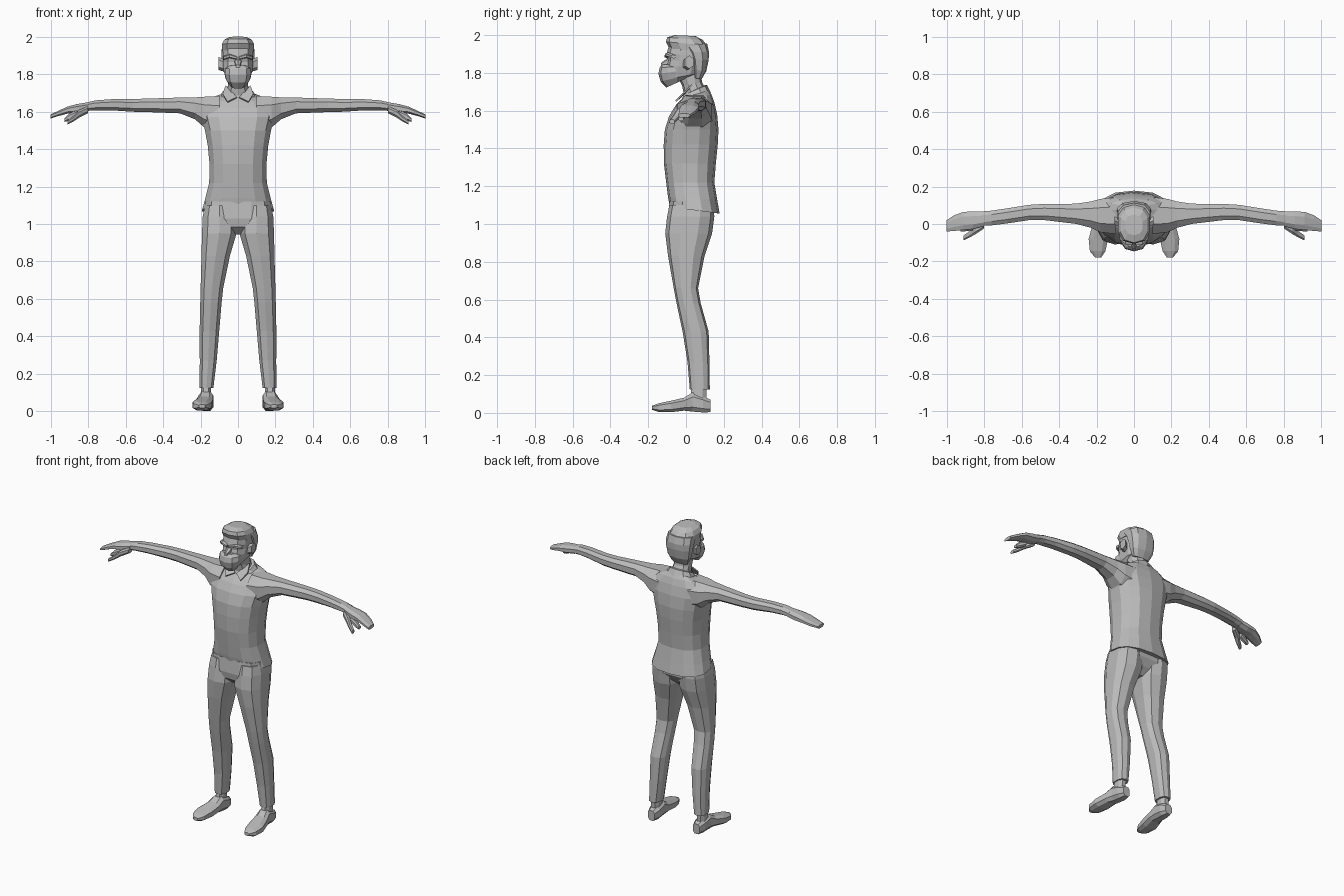
import bpy, bmesh, math
from mathutils import Vector

grey = bpy.data.materials.new("plain grey")
grey.diffuse_color = (0.5, 0.5, 0.5, 1)


def finish(name, bm, mirror=False):
    bmesh.ops.recalc_face_normals(bm, faces=bm.faces)
    me = bpy.data.meshes.new(name)
    bm.to_mesh(me)
    bm.free()
    me.materials.append(grey)
    ob = bpy.data.objects.new(name, me)
    bpy.context.collection.objects.link(ob)
    if mirror:
        ob.modifiers.new("mirror", 'MIRROR')
        ob.modifiers["mirror"].use_mirror_merge = False
    return ob


def loft(name, rings, mirror=False):
    """Skin a list of equal-length point rings and cap both ends."""
    bm = bmesh.new()
    vs = [[bm.verts.new(p) for p in r] for r in rings]
    n = len(vs[0])
    for a, b in zip(vs, vs[1:]):
        for i in range(n):
            bm.faces.new((a[i], a[(i + 1) % n], b[(i + 1) % n], b[i]))
    bm.faces.new(vs[0][::-1])
    bm.faces.new(vs[-1])
    return finish(name, bm, mirror)


def unit(n, sq, turn=0.0):
    """Points of a rounded square; sq=1 is a circle, smaller is boxier."""
    for i in range(n):
        t = 2 * math.pi * (i + turn) / n
        c, s = math.cos(t), math.sin(t)
        yield math.copysign(abs(c) ** sq, c), math.copysign(abs(s) ** sq, s)


def level(x0, x1, yf, yb, zf, zb=None, n=12, sq=0.8, turn=0.5):
    """Ring across z, tilting from zf at the front to zb at the back."""
    zb = zf if zb is None else zb
    return [((x0 + x1) / 2 + u * (x1 - x0) / 2, (yf + yb) / 2 + v * (yb - yf) / 2,
             (zf + zb) / 2 + v * (zb - zf) / 2) for u, v in unit(n, sq, turn)]


def across_x(x, yf, yb, z0, z1, n=8, sq=0.85):
    return [(x, (yf + yb) / 2 + u * (yb - yf) / 2, (z0 + z1) / 2 + v * (z1 - z0) / 2)
            for u, v in unit(n, sq, 0.5)]


def across_y(y, x0, x1, z0, z1, n=8, sq=0.7):
    return [((x0 + x1) / 2 + u * (x1 - x0) / 2, y, (z0 + z1) / 2 + v * (z1 - z0) / 2)
            for u, v in unit(n, sq, 0.5)]


def centred(rows, **kw):
    return [level(-w, w, yf, yb, zf, zb, **kw) for w, yf, yb, zf, zb in rows]


# Shirt body, hem to shoulders
loft("shirt", centred([
    (0.195, -0.085, 0.178, 1.09, 1.055), (0.178, -0.095, 0.165, 1.14, 1.13),
    (0.157, -0.105, 0.150, 1.22, 1.22), (0.155, -0.117, 0.158, 1.32, 1.32),
    (0.165, -0.118, 0.168, 1.42, 1.42), (0.180, -0.112, 0.172, 1.50, 1.50),
    (0.200, -0.090, 0.165, 1.57, 1.58), (0.195, -0.060, 0.150, 1.62, 1.645),
    (0.150, -0.030, 0.135, 1.655, 1.685), (0.075, -0.010, 0.120, 1.675, 1.71)], n=14))

# Shirt sleeves and arms as far as the wrist
loft("arm", [across_x(*r) for r in [
    (0.10, -0.060, 0.150, 1.48, 1.69), (0.18, -0.050, 0.140, 1.51, 1.685),
    (0.23, -0.025, 0.125, 1.555, 1.68), (0.31, -0.003, 0.112, 1.588, 1.678),
    (0.48, 0.018, 0.110, 1.595, 1.672), (0.56, 0.018, 0.105, 1.597, 1.670),
    (0.68, 0.000, 0.086, 1.605, 1.668), (0.76, -0.010, 0.074, 1.605, 1.662),
    (0.81, -0.012, 0.070, 1.602, 1.650)]], True)

# Hand with closed fingers, and the thumb
loft("hand", [across_x(*r) for r in [
    (0.80, -0.014, 0.068, 1.598, 1.652), (0.86, -0.030, 0.070, 1.588, 1.642),
    (0.91, -0.035, 0.068, 1.588, 1.628), (0.96, -0.040, 0.050, 1.575, 1.605),
    (1.00, -0.042, 0.022, 1.562, 1.586)]], True)
loft("thumb", [across_x(*r) for r in [
    (0.80, -0.025, 0.020, 1.590, 1.630), (0.845, -0.055, -0.005, 1.568, 1.612),
    (0.875, -0.072, -0.035, 1.548, 1.580), (0.910, -0.088, -0.060, 1.530, 1.554)]], True)
loft("lower_finger", [across_x(*r) for r in [
    (0.86, -0.035, 0.005, 1.570, 1.610), (0.90, -0.040, -0.005, 1.550, 1.592),
    (0.925, -0.040, -0.012, 1.545, 1.566)]], True)

# Trousers: hips and two legs
loft("trouser_hips", centred([
    (0.035, -0.045, 0.070, 0.945, 0.945), (0.110, -0.090, 0.115, 0.985, 0.985),
    (0.180, -0.098, 0.145, 1.03, 1.03), (0.180, -0.090, 0.145, 1.12, 1.12)], n=12, sq=0.7))
loft("trouser_leg", [level(*r, n=10, sq=0.8) for r in [
    (0.130, 0.206, 0.020, 0.126, 0.125), (0.112, 0.206, 0.008, 0.124, 0.27),
    (0.098, 0.207, -0.018, 0.120, 0.43), (0.085, 0.204, -0.050, 0.078, 0.58),
    (0.076, 0.202, -0.065, 0.064, 0.66), (0.040, 0.198, -0.095, 0.098, 0.83),
    (0.004, 0.196, -0.110, 0.138, 0.95), (0.004, 0.192, -0.100, 0.150, 1.04),
    (0.015, 0.180, -0.088, 0.145, 1.10)]], True)

# Ankle and shoe
loft("ankle", [level(*r, n=8) for r in [
    (0.140, 0.202, 0.015, 0.110, 0.05), (0.142, 0.198, 0.028, 0.112, 0.14)]], True)
loft("shoe", [across_y(*r) for r in [
    (-0.180, 0.175, 0.208, 0.016, 0.038), (-0.145, 0.150, 0.238, 0.004, 0.052),
    (-0.080, 0.136, 0.245, 0.002, 0.066), (-0.010, 0.130, 0.226, 0.010, 0.082),
    (0.035, 0.130, 0.212, 0.004, 0.112), (0.090, 0.128, 0.208, 0.000, 0.092),
    (0.130, 0.142, 0.194, 0.002, 0.072)]], True)

# Neck and shirt collar
loft("neck", centred([
    (0.068, -0.005, 0.118, 1.65, 1.69), (0.056, -0.020, 0.085, 1.73, 1.75),
    (0.056, -0.040, 0.075, 1.77, 1.82)], n=10, sq=0.9))
loft("collar", centred([
    (0.105, -0.030, 0.132, 1.645, 1.695), (0.076, -0.012, 0.112, 1.685, 1.735),
    (0.062, -0.002, 0.098, 1.685, 1.735)], n=10, sq=0.9))
bm = bmesh.new()
flap = [(0.006, -0.022, 1.672), (0.056, -0.050, 1.648), (0.082, -0.010, 1.69), (0.066, 0.035, 1.735)]
lower = [bm.verts.new(p) for p in flap]
upper = [bm.verts.new(Vector(p) + Vector((0, -0.006, 0.006))) for p in flap]
bm.faces.new(lower[::-1])
bm.faces.new(upper)
for i in range(4):
    bm.faces.new((lower[i], lower[(i + 1) % 4], upper[(i + 1) % 4], upper[i]))
finish("collar_flap", bm, True)

# Head, chin to crown
loft("head", centred([
    (0.045, -0.090, 0.040, 1.735, 1.785), (0.070, -0.105, 0.080, 1.765, 1.80),
    (0.082, -0.108, 0.100, 1.83, 1.84), (0.084, -0.098, 0.108, 1.865, 1.87),
    (0.085, -0.104, 0.110, 1.895, 1.90), (0.083, -0.092, 0.105, 1.94, 1.94)], n=10, sq=0.85))

# Face mask
loft("face_mask", centred([
    (0.042, -0.105, -0.010, 1.722, 1.765), (0.064, -0.135, 0.000, 1.755, 1.785),
    (0.074, -0.146, 0.005, 1.795, 1.815), (0.070, -0.140, 0.000, 1.828, 1.835),
    (0.045, -0.125, -0.030, 1.845, 1.845)], n=10, sq=0.85))

# Nose bridge, brows and ears
loft("nose", [across_y(-0.09, -0.02, 0.02, 1.83, 1.885, n=6),
              across_y(-0.132, -0.011, 0.011, 1.828, 1.852, n=6)])
loft("brow", [across_x(0.008, -0.115, -0.085, 1.878, 1.896, n=6),
              across_x(0.045, -0.112, -0.075, 1.886, 1.908, n=6),
              across_x(0.078, -0.080, -0.050, 1.876, 1.896, n=6)], True)
loft("ear", [across_x(0.078, -0.018, 0.030, 1.815, 1.880, n=6),
             across_x(0.104, -0.008, 0.044, 1.822, 1.892, n=6)], True)

# Hair: back and sides, then the swept top
loft("hair_back", centred([
    (0.060, 0.040, 0.082, 1.775, 1.765), (0.080, 0.030, 0.108, 1.82, 1.81),
    (0.090, 0.018, 0.120, 1.87, 1.87), (0.093, 0.000, 0.122, 1.91, 1.91),
    (0.088, -0.040, 0.112, 1.95, 1.955)], n=10))
loft("hair_top", centred([
    (0.087, -0.086, 0.115, 1.925, 1.915), (0.090, -0.106, 0.110, 1.965, 1.945),
    (0.076, -0.100, 0.088, 1.988, 1.975), (0.048, -0.060, 0.050, 2.00, 1.995)], n=10))
